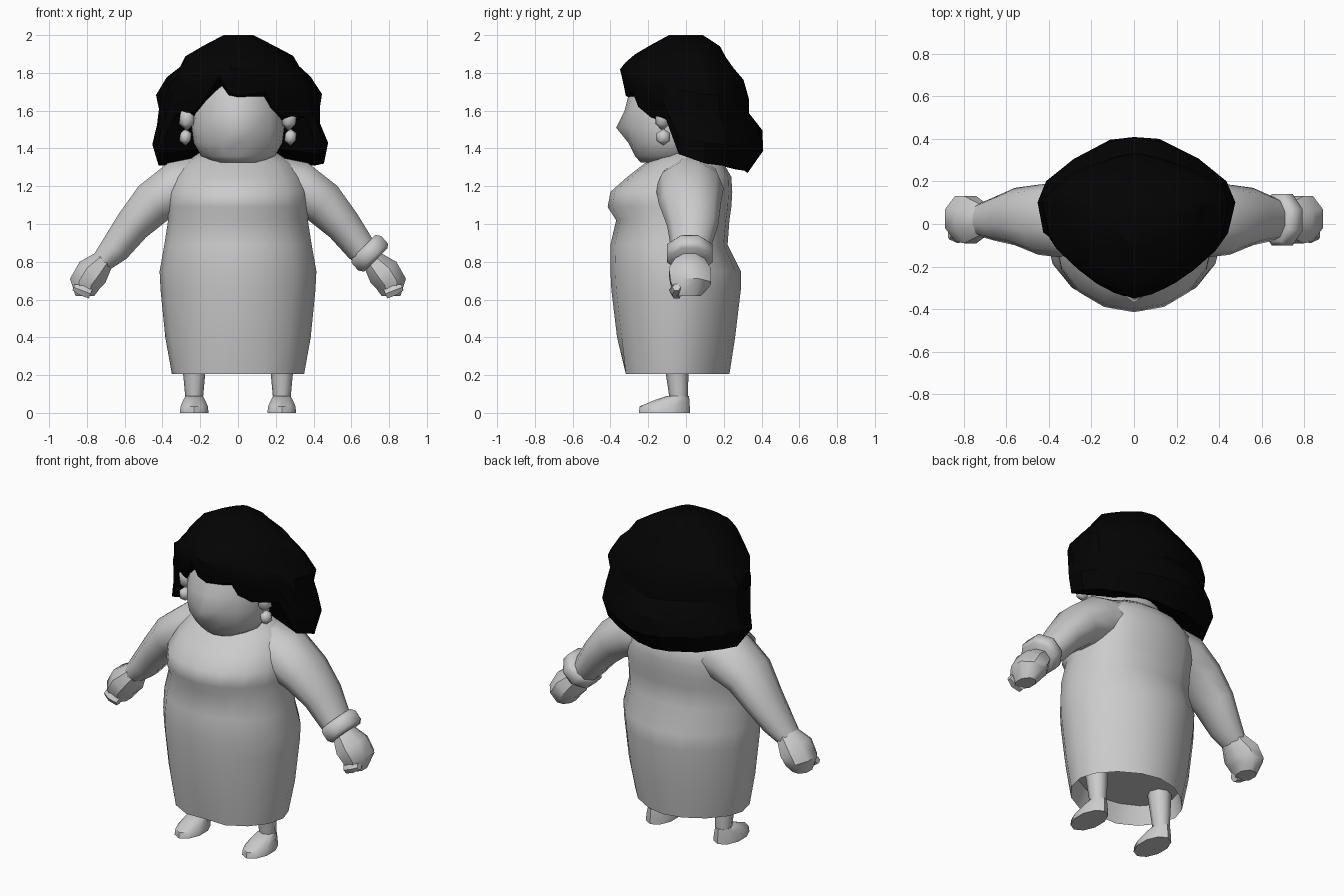
import bpy, bmesh, math, random
from mathutils import Vector

if "Cube" in bpy.data.objects:
    bpy.data.objects.remove(bpy.data.objects["Cube"])


def material(name, value):
    mat = bpy.data.materials.new(name)
    mat.use_nodes = True
    color = (value, value, value, 1)
    mat.diffuse_color = color
    mat.node_tree.nodes["Principled BSDF"].inputs["Base Color"].default_value = color
    return mat


GREY = material("plain grey", 0.6)
BLACK = material("hair black", 0.001)


def finish(bm, name, mat, angle=60):
    bmesh.ops.recalc_face_normals(bm, faces=bm.faces)
    mesh = bpy.data.meshes.new(name)
    bm.to_mesh(mesh)
    bm.free()
    mesh.materials.append(mat)
    ob = bpy.data.objects.new(name, mesh)
    bpy.context.collection.objects.link(ob)
    bpy.ops.object.select_all(action="DESELECT")
    ob.select_set(True)
    bpy.context.view_layer.objects.active = ob
    bpy.ops.object.shade_smooth_by_angle(angle=math.radians(angle))
    return ob


def skin(name, rings, mat, angle=60):
    """Join rings of points into a tube with closed ends."""
    bm = bmesh.new()
    loops = [[bm.verts.new(p) for p in ring] for ring in rings]
    n = len(loops[0])
    for a, b in zip(loops, loops[1:]):
        for i in range(n):
            j = (i + 1) % n
            bm.faces.new((a[i], a[j], b[j], b[i]))
    for end in (loops[0], loops[-1]):
        bm.faces.new(end)
    return finish(bm, name, mat, angle)


def power(value, p):
    return math.copysign(abs(value) ** p, value)


def level_ring(z, hx, front, back, square=1.0, n=16, cx=0):
    """Horizontal oval; square below 1 makes the back boxy, above 1 pointed."""
    mid, ry = (front + back) / 2, (back - front) / 2
    turns = [math.tau * i / n for i in range(n)]
    return [(cx + hx * power(math.sin(a), square if math.cos(a) < 0 else 1),
             mid - ry * power(math.cos(a), square if math.cos(a) < 0 else 1), z)
            for a in turns]


def limb_rings(side, stations, n=8):
    """Rings square to a path in the xz plane: x, y, z, thickness, depth."""
    pts = [Vector(s[:3]) for s in stations]
    rings = []
    for k, (p, s) in enumerate(zip(pts, stations)):
        along = (pts[min(k + 1, len(pts) - 1)] - pts[max(k - 1, 0)]).normalized()
        across = Vector((along.z, 0, -along.x))
        ring = []
        for i in range(n):
            a = math.tau * (i + 0.5) / n
            q = p + across * s[3] * math.cos(a) + Vector((0, s[4], 0)) * math.sin(a)
            ring.append((q.x * side, q.y, q.z))
        rings.append(ring)
    return rings


def ball(name, center, size):
    bm = bmesh.new()
    bmesh.ops.create_icosphere(bm, subdivisions=1, radius=1)
    for v in bm.verts:
        v.co = Vector(center) + Vector(size) * v.co
    return finish(bm, name, GREY)


# Dress: hollow hem, full at the hips and bust, with a small front pleat
dress = [(0.31, 0.32, -0.29, 0.2, 1.1), (0.205, 0.35, -0.34, 0.23, 1.15),
         (0.4, 0.385, -0.365, 0.26, 1.1), (0.65, 0.41, -0.395, 0.29, 1.08),
         (0.75, 0.415, -0.4, 0.29, 1.05), (0.89, 0.39, -0.4, 0.22, 0.9),
         (1.02, 0.37, -0.37, 0.23, 0.8), (1.09, 0.37, -0.415, 0.24, 0.75),
         (1.17, 0.37, -0.4, 0.245, 0.75), (1.25, 0.34, -0.31, 0.24, 0.8),
         (1.32, 0.29, -0.22, 0.2, 0.9), (1.38, 0.2, -0.12, 0.12, 1)]
rings = [level_ring(*r) for r in dress]
rings[1][0] = (0, -0.315, 0.205)
skin("dress", rings, GREY)

# Head, with the nose drawn out of its front edge
head = [(1.325, 0.13, -0.24, 0.05), (1.36, 0.195, -0.27, 0.1), (1.43, 0.235, -0.305, 0.13),
        (1.51, 0.245, -0.325, 0.15), (1.6, 0.24, -0.325, 0.15),
        (1.7, 0.22, -0.3, 0.15), (1.8, 0.17, -0.26, 0.1)]
rings = [level_ring(*r) for r in head]
rings[3][0] = (0, -0.37, 1.51)
skin("head", rings, GREY)

# Arms, hands, legs, shoes, ears and earrings on both sides
arm = [(0.16, 0.03, 1.22, 0.15, 0.15), (0.32, 0.02, 1.19, 0.15, 0.18),
       (0.45, 0.02, 1.11, 0.125, 0.165), (0.56, 0.035, 0.99, 0.1, 0.135),
       (0.65, 0.025, 0.87, 0.085, 0.105), (0.72, 0.02, 0.8, 0.062, 0.08)]
hand = [(0.71, 0.02, 0.81, 0.062, 0.08), (0.77, 0.02, 0.745, 0.095, 0.12),
        (0.81, 0.025, 0.685, 0.09, 0.115), (0.81, 0.015, 0.62, 0.055, 0.07)]
for side, word in ((1, "left"), (-1, "right")):
    skin(word + "_arm", limb_rings(side, arm, 10), GREY)
    skin(word + "_hand", limb_rings(side, hand), GREY, angle=45)
    thumb = [(0.78, -0.05, 0.63, 0.03, 0.03), (0.83, -0.055, 0.65, 0.032, 0.035),
             (0.87, -0.05, 0.665, 0.02, 0.022)]
    skin(word + "_thumb", limb_rings(side, thumb, 6), GREY, angle=45)
    cx = 0.232 * side
    skin(word + "_leg", [level_ring(0.06, 0.045, -0.085, 0.01, n=8, cx=cx),
                         level_ring(0.33, 0.07, -0.125, 0.015, n=8, cx=cx)], GREY)
    shoe = [(0, 0.08, -0.25, 0.02), (0.035, 0.076, -0.245, 0.02),
            (0.07, 0.06, -0.16, 0.018), (0.09, 0.048, -0.1, 0.015)]
    skin(word + "_shoe", [level_ring(*r, n=10, cx=cx) for r in shoe], GREY, angle=45)
    ball(word + "_ear", (0.27 * side, -0.125, 1.56), (0.048, 0.042, 0.068))
    ball(word + "_earring", (0.278 * side, -0.12, 1.46), (0.037, 0.042, 0.045))

# Bracelet on one wrist
bracelet = [(0.665, 0.02, 0.88, 0.095, 0.11), (0.68, 0.02, 0.865, 0.115, 0.13),
            (0.715, 0.02, 0.825, 0.115, 0.13), (0.73, 0.02, 0.81, 0.095, 0.11)]
skin("bracelet", limb_rings(1, bracelet), GREY)

# Hair: columns falling from the crown to a hem that is short over the face
# Height, half width, front and back
shape = [(2.0, 0.08, -0.09, 0.09), (1.94, 0.2, -0.2, 0.18), (1.88, 0.31, -0.3, 0.215),
         (1.82, 0.33, -0.35, 0.25), (1.76, 0.425, -0.335, 0.31), (1.66, 0.455, -0.315, 0.335),
         (1.58, 0.42, -0.3, 0.33), (1.49, 0.465, -0.3, 0.42), (1.38, 0.475, -0.29, 0.415),
         (1.26, 0.42, -0.27, 0.32)]


def shape_at(z):
    for a, b in zip(shape, shape[1:]):
        if z >= b[0]:
            f = (a[0] - z) / (a[0] - b[0])
            return [p + (q - p) * f for p, q in zip(a, b)]
    return shape[-1]


# Hem heights by angle from the front, for each side
hems = {1: [(0, 1.68), (15, 1.69), (25, 1.7), (30, 1.62), (43, 1.57), (58, 1.57), (69, 1.37),
            (90, 1.32), (112, 1.31), (135, 1.3), (160, 1.28)],
        -1: [(180, 1.27), (160, 1.28), (135, 1.29), (112, 1.31), (90, 1.31), (69, 1.37),
             (58, 1.58), (43, 1.6), (30, 1.68), (19, 1.78), (9, 1.7)]}
columns = [(side, *h) for side in (1, -1) for h in hems[side]]
rng = random.Random(4)
rings = []
for row in shape:
    t = (2 - row[0]) / (2 - shape[-1][0])
    ring = []
    for side, degrees, hem in columns:
        z = 2 - (2 - hem) * t
        _, hx, front, back = shape_at(z)
        a = math.radians(degrees)
        x = hx * math.sin(a) ** (1.0 if degrees < 90 else 1.3)
        mid = 0.1 * min(1, t * 4)
        # The back comes to a soft ridge
        if degrees < 90:
            y = mid - (mid - front) * math.cos(a)
        else:
            y = mid - (back - mid) * power(math.cos(a), 1.2)
        # Locks bulge a little, and the fringe hugs the face
        lump = 1 + 0.025 * rng.uniform(-1, 1) * min(1, t * 4)
        if degrees < 50:
            x *= 1 - 0.2 * t ** 3
            lump = 1
        ring.append((x * side * lump * (1.0 if side > 0 else 0.95), y * lump, z))
    rings.append(ring)
# Tuck the hem under, into the neck
rings.append([(p[0] * 0.1, 0.08 + p[1] * 0.1, 1.42) for p in rings[-1]])
skin("hair", rings, BLACK, angle=30)
